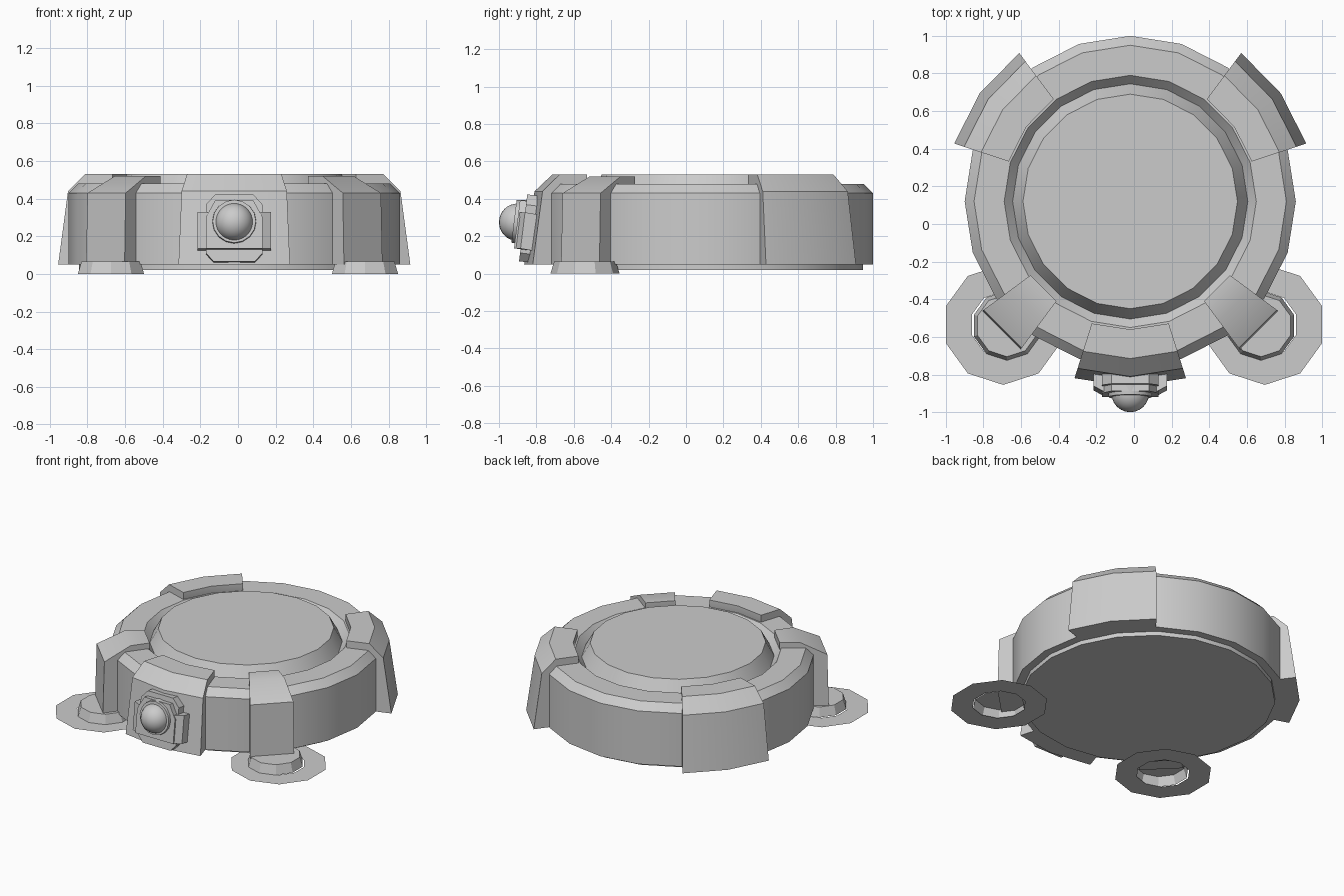
import bpy, bmesh
from math import radians, cos, sin
from mathutils import Matrix, Vector

if "Cube" in bpy.data.objects:
    bpy.data.objects.remove(bpy.data.objects["Cube"])

HUB = (-0.02, 0.12)      # axis of the round body


def finish(name, bm, smooth=True):
    bmesh.ops.recalc_face_normals(bm, faces=bm.faces)
    me = bpy.data.meshes.new(name)
    bm.to_mesh(me)
    bm.free()
    ob = bpy.data.objects.new(name, me)
    bpy.context.collection.objects.link(ob)
    if smooth:
        bpy.ops.object.select_all(action='DESELECT')
        ob.select_set(True)
        bpy.context.view_layer.objects.active = ob
        bpy.ops.object.shade_smooth_by_angle(angle=radians(30))
    return ob


def lathe(name, profile, centre, sides, start=90):
    """Full turn of an open (radius, z) profile; r = 0 ends become caps."""
    bm = bmesh.new()
    rings = []
    for r, z in profile:
        rings.append([bm.verts.new((centre[0] + r * cos(radians(start + 360 * i / sides)),
                                    centre[1] + r * sin(radians(start + 360 * i / sides)), z))
                      for i in range(sides)] if r > 0 else None)
    for a, b in zip(rings, rings[1:]):
        if a is None or b is None:
            bm.faces.new(a or b)
            continue
        for i in range(sides):
            j = (i + 1) % sides
            bm.faces.new((a[i], a[j], b[j], b[i]))
    return finish(name, bm)


def sector(name, profile, angles):
    """Closed (radius, z) profile swept through the given angles, capped."""
    bm = bmesh.new()
    rows = [[bm.verts.new((HUB[0] + r * cos(radians(a)), HUB[1] + r * sin(radians(a)), z))
             for r, z in profile] for a in angles]
    n = len(profile)
    for p, q in zip(rows, rows[1:]):
        for i in range(n):
            j = (i + 1) % n
            bm.faces.new((p[i], p[j], q[j], q[i]))
    bm.faces.new(rows[0])
    bm.faces.new(rows[-1])
    return finish(name, bm)


def plate(name, outline, y_front, y_back, tilt):
    """(x, z) outline extruded along y, leaning back with the front panel."""
    bm = bmesh.new()
    f = [bm.verts.new((x, y_front, z)) for x, z in outline]
    b = [bm.verts.new((x, y_back, z)) for x, z in outline]
    bm.faces.new(f)
    bm.faces.new(b)
    for i in range(len(f)):
        j = (i + 1) % len(f)
        bm.faces.new((f[i], f[j], b[j], b[i]))
    bmesh.ops.rotate(bm, verts=bm.verts, cent=(0, -0.87, 0.25), matrix=tilt)
    return finish(name, bm, False)


# Round body with stepped base, bevelled rim, groove and raised lid
lathe("body", [(0, 0.02), (0.825, 0.02), (0.825, 0.05), (0.88, 0.05), (0.88, 0.43),
               (0.83, 0.48), (0.67, 0.48), (0.625, 0.43), (0.57, 0.53), (0, 0.53)], HUB, 20)

# Wide armour panels: front and two at the back
wide = [(0.68, 0.45), (0.68, 0.53), (0.835, 0.53), (0.93, 0.44), (0.985, 0.05), (0.84, 0.05)]
for name, mid in (("front_panel", 270), ("back_right_panel", 35.7), ("back_left_panel", 144.3)):
    sector(name, wide, (mid - 17.5, mid, mid + 17.5))

# Narrow upright leg blocks
leg = [(0.66, 0.44), (0.66, 0.52), (0.79, 0.52), (0.97, 0.43), (0.98, 0.05), (0.80, 0.05)]
for name, mid in (("left_leg", 225), ("right_leg", 315)):
    sector(name, leg, (mid - 8.5, mid + 8.5))

# Feet: tapered collar standing on a thin open ground ring
for name, s in (("left_foot", -1), ("right_foot", 1)):
    c = (s * 0.695, -0.535)
    lathe(name + "_ring", [(0.32, 0.0), (0.175, 0.0)], c, 10)
    lathe(name + "_collar", [(0.185, 0.0), (0.165, 0.065), (0, 0.065)],
          (s * 0.675, -0.54), 10)

# Sensor on the front panel
tilt = Matrix.Rotation(radians(-7), 3, 'X')
cx = HUB[0]
back = [(-0.15, 0.11), (-0.11, 0.065), (0.11, 0.065), (0.15, 0.11),
        (0.15, 0.37), (0.10, 0.425), (-0.10, 0.425), (-0.15, 0.37)]
plate("sensor_back_plate", [(cx + x, z) for x, z in back], -0.87, -0.78, tilt)
box = [(-0.15, 0.13), (0.15, 0.13), (0.15, 0.30), (0.10, 0.39), (-0.10, 0.39), (-0.15, 0.30)]
plate("sensor_housing", [(cx + x, z) for x, z in box], -0.905, -0.80, tilt)
for name, s in (("sensor_left_ear", -1), ("sensor_right_ear", 1)):
    ear = [(cx + s * x, z) for x, z in ((0.14, 0.13), (0.195, 0.13), (0.195, 0.325), (0.14, 0.325))]
    ob = plate(name, ear, -0.90, -0.80, tilt)
    for v in ob.data.vertices:          # bevel the outer front edge
        if v.co.y < -0.86 and abs(v.co.x - cx) > 0.17:
            v.co.y += 0.03

# Lens bezel and ball
bm = bmesh.new()
turn = Matrix.Translation((cx, -0.875, 0.275)) @ (tilt @ Matrix.Rotation(radians(90), 3, 'X')).to_4x4()
bmesh.ops.create_cone(bm, cap_ends=True, segments=16, radius1=0.125, radius2=0.115, depth=0.09, matrix=turn)
finish("lens_bezel", bm)
bm = bmesh.new()
bmesh.ops.create_uvsphere(bm, u_segments=24, v_segments=16, radius=0.1,
                          matrix=Matrix.Translation((cx, -0.90, 0.275)))
finish("lens_ball", bm)
